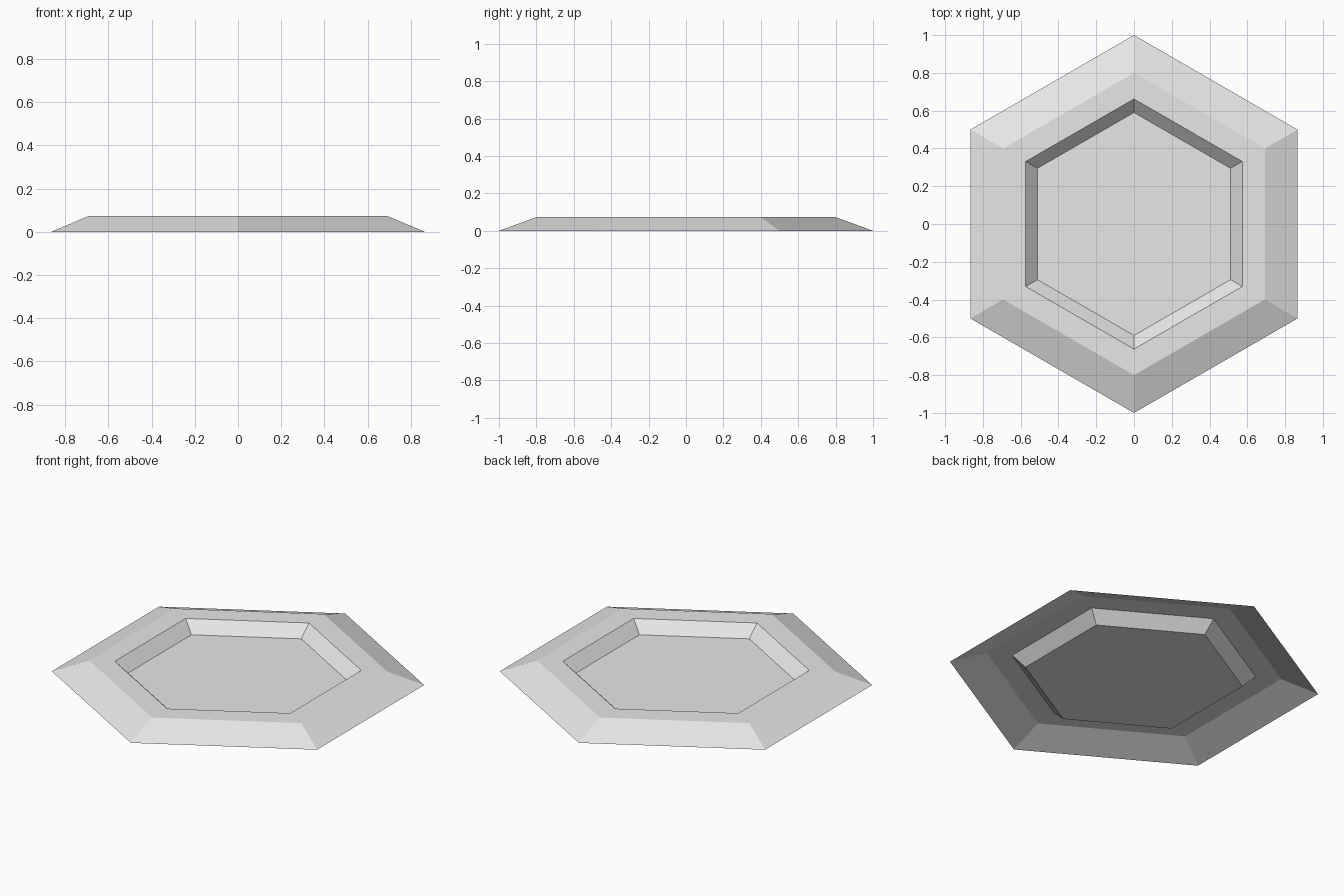
import bpy
import bmesh
from math import cos, sin, radians

if "Cube" in bpy.data.objects:
    bpy.data.objects.remove(bpy.data.objects["Cube"], do_unlink=True)

SIDES = 6
TOP = 0.073
FLOOR = 0.007

# Plain grey material
grey = bpy.data.materials.new("light_grey")
grey.use_nodes = True
colour = (0.8, 0.8, 0.8, 1)
grey.diffuse_color = colour
grey.node_tree.nodes["Principled BSDF"].inputs["Base Color"].default_value = colour


def add_ring(bm, radius, z):
    """Hexagon of vertices with a corner pointing to the back."""
    angles = [radians(90 + 360 * i / SIDES) for i in range(SIDES)]
    return [bm.verts.new((radius * cos(a), radius * sin(a), z)) for a in angles]


# Open-bottomed shell: outer slope, flat rim, recess wall, then the floor
profile = [(1.0, 0.0), (0.8, TOP), (0.662, TOP), (0.59, FLOOR)]
bm = bmesh.new()
rings = [add_ring(bm, r, z) for r, z in profile]
for outer, inner in zip(rings, rings[1:]):
    for i in range(SIDES):
        j = (i + 1) % SIDES
        bm.faces.new((outer[i], outer[j], inner[j], inner[i]))
bm.faces.new(rings[-1])

mesh = bpy.data.meshes.new("hexagonal_tray")
bm.to_mesh(mesh)
bm.free()
mesh.materials.append(grey)
tray = bpy.data.objects.new("hexagonal_tray", mesh)
bpy.context.collection.objects.link(tray)
